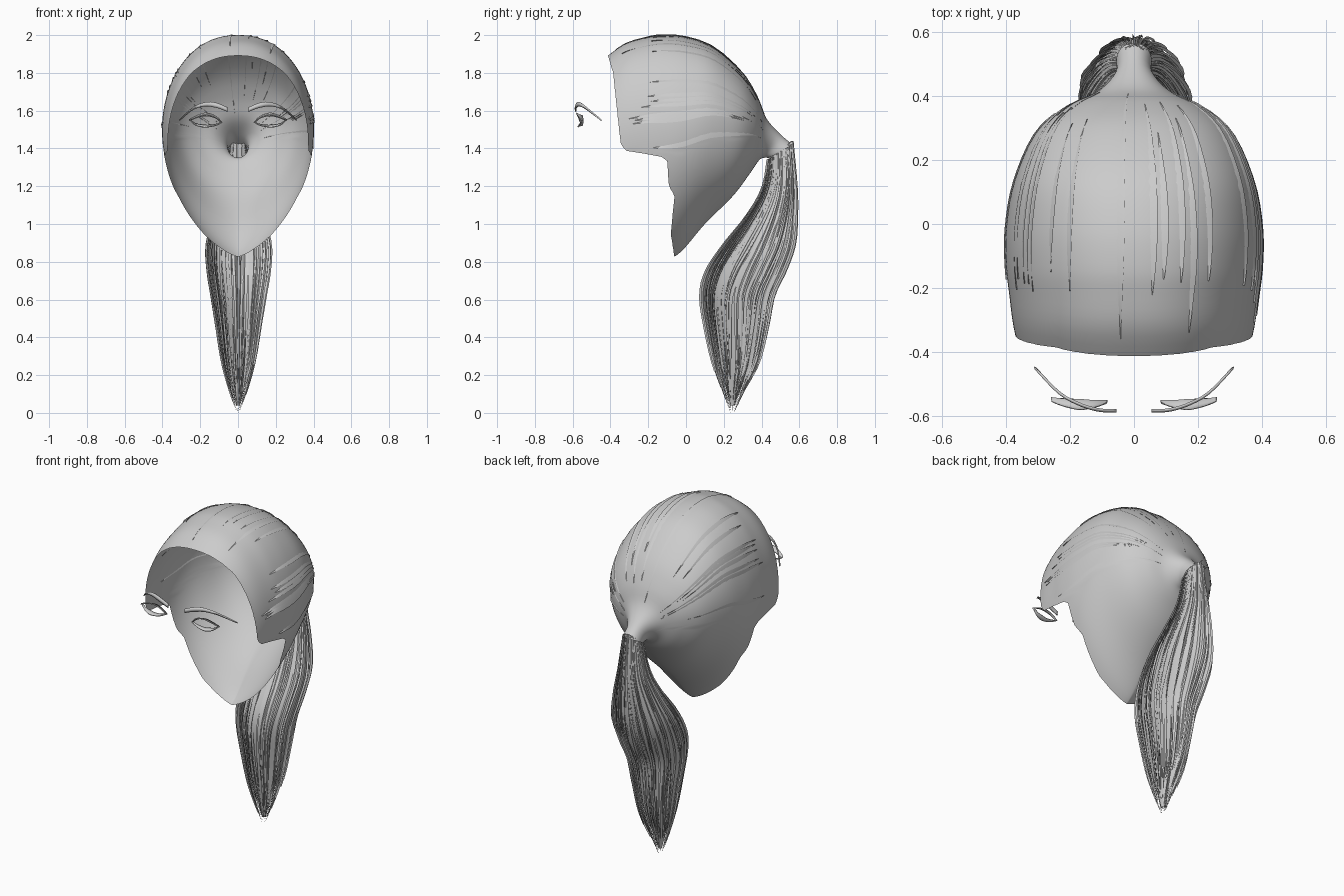
import bpy
import math
import random
from mathutils import Vector

random.seed(4)
if bpy.data.objects.get("Cube"):
    bpy.data.objects.remove(bpy.data.objects["Cube"])

grey = bpy.data.materials.new("plain_grey")
grey.use_nodes = True
grey.diffuse_color = (0.6, 0.6, 0.6, 1)
grey.node_tree.nodes["Principled BSDF"].inputs["Base Color"].default_value = (0.6, 0.6, 0.6, 1)


def add_mesh(name, verts, faces, angle=50):
    mesh = bpy.data.meshes.new(name)
    mesh.from_pydata(verts, [], faces)
    mesh.materials.append(grey)
    obj = bpy.data.objects.new(name, mesh)
    bpy.context.collection.objects.link(obj)
    bpy.ops.object.select_all(action='DESELECT')
    obj.select_set(True)
    bpy.context.view_layer.objects.active = obj
    bpy.ops.object.shade_smooth_by_angle(angle=math.radians(angle))
    return obj


def grid_faces(rows, cols, closed=False, start=0):
    """Quads joining consecutive rows of points."""
    faces = []
    for r in range(rows - 1):
        for c in range(cols if closed else cols - 1):
            d = (c + 1) % cols
            a, b = start + r * cols, start + (r + 1) * cols
            faces.append((a + c, a + d, b + d, b + c))
    return faces


def spline(keys, v):
    """Catmull-Rom value through a list of tuples."""
    last = len(keys) - 1
    i = min(int(max(v, 0)), last - 1)
    t = min(v, last) - i
    a, b, c, d = (keys[min(max(j, 0), last)] for j in range(i - 1, i + 3))
    return [0.5 * (2 * q + (r - p) * t + (2 * p - 5 * q + 4 * r - s) * t * t
                   + (3 * q - p - 3 * r + s) * t ** 3) for p, q, r, s in zip(a, b, c, d)]


def linear(table, z):
    if z <= table[0][0]:
        return table[0][1]
    for (z0, y0), (z1, y1) in zip(table, table[1:]):
        if z <= z1:
            return y0 + (y1 - y0) * (z - z0) / (z1 - z0)
    return table[-1][1]


# Hair cap: sections from the tie to the brow
# (top y, top z, bottom y, bottom z, half width, lower roundness)
CAP = [
    (.565, 1.42, .44, 1.35, .055, 1), (.5, 1.475, .41, 1.35, .06, 1),
    (.425, 1.56, .385, 1.335, .12, 1), (.38, 1.67, .34, 1.27, .22, 1),
    (.3, 1.8, .25, 1.15, .31, 1.1), (.15, 1.935, .1, 1.0, .375, 1.3),
    (0, 1.99, -.03, .85, .4, 1.5), (-.13, 2.0, -.13, .8, .4, 1.5),
    (-.22, 1.985, -.22, .8, .39, 1.5), (-.33, 1.95, -.33, .8, .375, 1.5),
    (-.44, 1.87, -.44, .82, .345, 1.5)]
# Front edge of the cap: depth by height
EDGE = [(.82, -.06), (.95, -.08), (1.15, -.06), (1.2, -.09), (1.35, -.1),
        (1.37, -.2), (1.385, -.31), (1.42, -.345), (1.8, -.385), (1.9, -.415)]
MID = .425


def cap_point(v, theta, lift=0):
    ty, tz, by, bz, w, power = spline(CAP, v)
    c, s = math.cos(theta), math.sin(theta)
    f = MID * (1 - c) if c > 0 else MID - (1 - MID) * c
    x = (w + lift) * math.copysign(abs(s) ** (.9 if c > 0 else power), s)
    return Vector((x, ty + (by - ty) * f, tz + (bz - tz) * f + lift * c))


def cap_end(theta):
    v = 5.0
    while v < len(CAP) - 1:
        p = cap_point(v, theta)
        if p.y < linear(EDGE, p.z):
            break
        v += .01
    return v


COLS, ROWS = 160, 40
thetas = [math.tau * c / COLS for c in range(COLS)]
ends = [cap_end(t) for t in thetas]
verts = [cap_point(e * r / (ROWS - 1), t) for r in range(ROWS) for t, e in zip(thetas, ends)]
add_mesh("hair_cap", verts, grid_faces(ROWS, COLS, True))

# Combed locks lying just above the cap
verts, faces = [], []
for k in range(22):
    theta = random.uniform(-1.7, 1.7)
    end = cap_end(theta)
    lo, hi = random.uniform(.2, .45), random.uniform(.75, .98)
    start, n = len(verts), 18
    for i in range(n):
        t = i / (n - 1)
        v = end * (lo + (hi - lo) * t)
        half = .035 * math.sin(math.pi * t) + .001
        for side, lift in ((-1, -.002), (0, .002), (1, .005)):
            verts.append(cap_point(v, theta + side * half, lift))
    faces += grid_faces(n, 3, False, start)
add_mesh("combed_locks", verts, faces)

# Ponytail sections: (front y, back y, half width, height)
TAIL = [
    (.43, .565, .05, 1.39), (.405, .585, .085, 1.2), (.325, .585, .13, 1.05),
    (.2, .57, .17, .89), (.11, .52, .165, .75), (.08, .46, .145, .62),
    (.1, .43, .12, .46), (.14, .385, .09, .27), (.19, .31, .05, .12),
    (.235, .255, .006, 0)]


def tail_point(v, angle, scale):
    front, back, w, z = spline(TAIL, v)
    x = w * scale * math.cos(angle)
    y = (front + back) / 2 + (back - front) / 2 * scale * math.sin(angle)
    tilt = .05 * max(0, 1 - v) * math.sin(angle)
    return Vector((x, y, z + tilt))


# Solid heart of the ponytail
rows, cols = 36, 28
verts = [tail_point(8.6 * r / (rows - 1), math.tau * c / cols,
                    (.88 + .05 * (c % 2)) * (1 - .55 * (r / rows) ** 4))
         for r in range(rows) for c in range(cols)]
add_mesh("ponytail_core", verts, grid_faces(rows, cols, True), 30)


def strands(name, count, width, scales, tips):
    """Tapered ribbons following the ponytail."""
    verts, faces = [], []
    for k in range(count):
        angle = math.tau * (k + random.random()) / count
        scale, tip = random.uniform(*scales), random.uniform(*tips)
        drift, start, n = random.uniform(-.25, .25), len(verts), 24
        for i in range(n):
            t = i / (n - 1)
            a = angle + drift * t
            v = tip * t
            half = width * (1 - t ** 3) * (.6 + .4 * min(1, v / 3)) + .002
            for side in (-1, 1):
                verts.append(tail_point(v, a + side * half, scale + .03 * side))
        faces += grid_faces(n, 2, False, start)
    add_mesh(name, verts, faces)


strands("ponytail_strands", 100, .09, (.86, .98), (7.2, 9))
strands("ponytail_wisps", 60, .015, (.96, 1.04), (6.8, 8.6))


# Brows and lashes: ribbons along a path, mirrored across the middle
def ribbon(name, path, offset, widths):
    n = 16
    verts = []
    for i in range(n):
        u = i / (n - 1) * (len(path) - 1)
        p = Vector(spline(path, u))
        half = Vector(offset) * linear(widths, i / (n - 1)) / 2
        verts += [p - half, p + Vector((0, -.004, 0)), p + half]
    for side, sign in (("left", 1), ("right", -1)):
        obj = add_mesh(side + "_" + name, [(v.x * sign, v.y, v.z) for v in verts],
                       grid_faces(n, 3))
        solid = obj.modifiers.new("thickness", 'SOLIDIFY')
        solid.thickness = .006
        solid.offset = 0


ribbon("brow", [(.055, -.582, 1.605), (.11, -.58, 1.627), (.17, -.562, 1.634),
                (.235, -.525, 1.612), (.31, -.447, 1.55)],
       (0, .1, 1), [(0, .022), (.35, .026), (1, .003)])
ribbon("upper_lash", [(.085, -.555, 1.537), (.12, -.562, 1.567), (.17, -.564, 1.58),
                      (.22, -.558, 1.568), (.258, -.548, 1.55)],
       (0, -1, .45), [(0, .008), (.5, .034), (1, .012)])
ribbon("lower_lash", [(.085, -.555, 1.537), (.12, -.56, 1.524), (.17, -.562, 1.518),
                      (.22, -.555, 1.526), (.25, -.548, 1.545)],
       (0, -1, -.4), [(0, .006), (.6, .026), (1, .008)])
